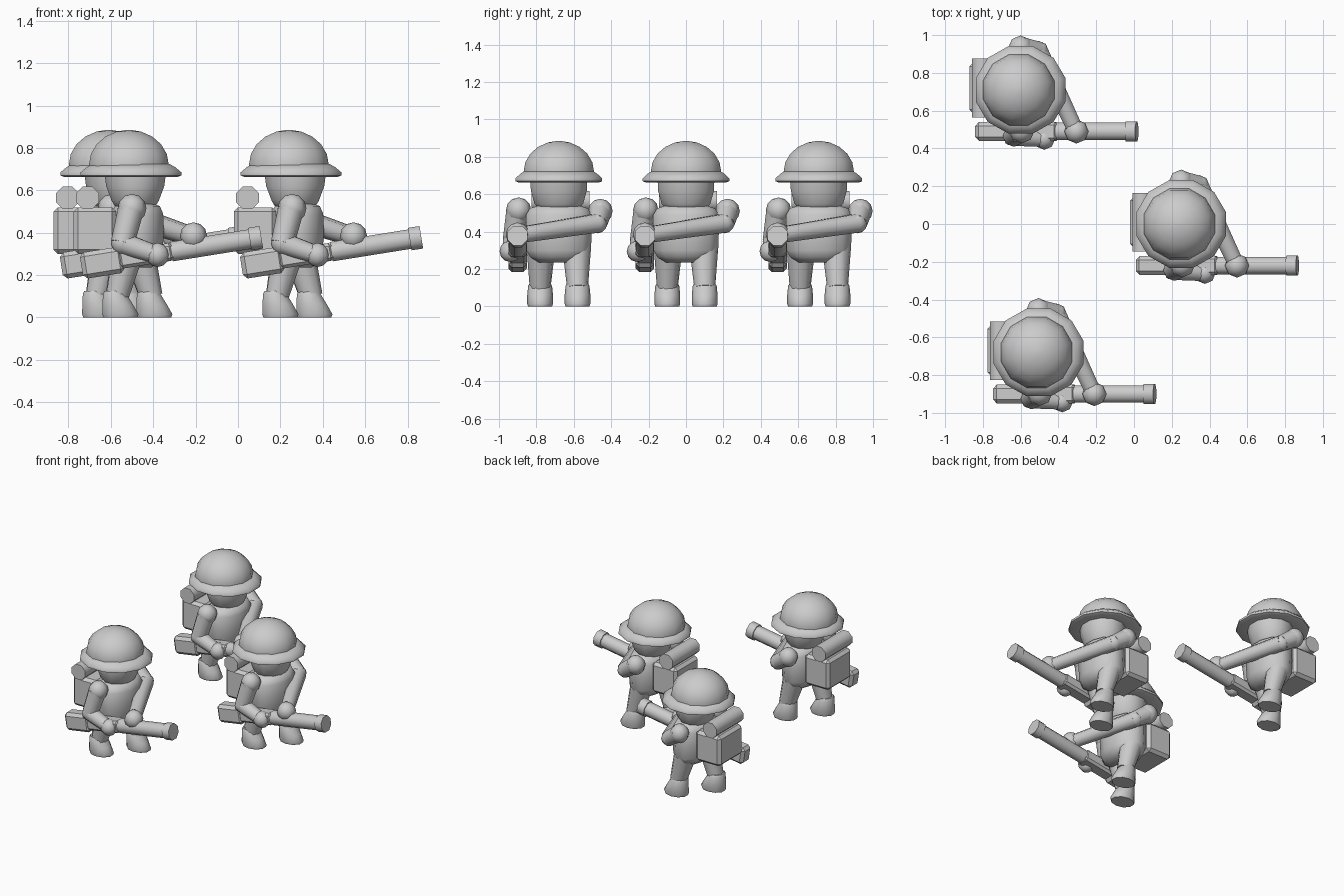
import bpy, bmesh, math
from mathutils import Vector, Matrix

cube = bpy.data.objects.get("Cube")
if cube:
    bpy.data.objects.remove(cube, do_unlink=True)

grey = bpy.data.materials.new("plain_grey")
grey.use_nodes = True
grey.diffuse_color = (0.6, 0.6, 0.6, 1)
grey.node_tree.nodes["Principled BSDF"].inputs["Base Color"].default_value = (0.6, 0.6, 0.6, 1)

parts = []


def finish(name, bm, angle=40):
    """Turn a bmesh into a shaded object, and keep it for copying."""
    bmesh.ops.recalc_face_normals(bm, faces=bm.faces)
    mesh = bpy.data.meshes.new(name)
    bm.to_mesh(mesh)
    bm.free()
    mesh.materials.append(grey)
    obj = bpy.data.objects.new(name, mesh)
    bpy.context.collection.objects.link(obj)
    bpy.ops.object.select_all(action='DESELECT')
    obj.select_set(True)
    bpy.context.view_layer.objects.active = obj
    bpy.ops.object.shade_smooth_by_angle(angle=math.radians(angle))
    parts.append(obj)


def loft(name, rings, sides=12, centre=(0, 0), angle=40):
    """Stack of ellipses, each (z, x radius, y radius, x shift)."""
    bm = bmesh.new()
    loops = []
    for z, rx, ry, dx in rings:
        turns = [math.tau * (i + 0.5) / sides for i in range(sides)]
        loops.append([bm.verts.new((centre[0] + dx + rx * math.cos(a),
                                    centre[1] + ry * math.sin(a), z)) for a in turns])
    for low, high in zip(loops, loops[1:]):
        for i in range(sides):
            j = (i + 1) % sides
            bm.faces.new((low[i], low[j], high[j], high[i]))
    bm.faces.new(loops[0])
    bm.faces.new(loops[-1])
    finish(name, bm, angle)


def tube(name, start, end, r1, r2, sides=8):
    """Tapered rod between two points."""
    a, b = Vector(start), Vector(end)
    bm = bmesh.new()
    turn = (b - a).to_track_quat('Z', 'Y').to_matrix().to_4x4()
    bmesh.ops.create_cone(bm, cap_ends=True, segments=sides, radius1=r1, radius2=r2,
                          depth=(b - a).length,
                          matrix=Matrix.Translation((a + b) / 2) @ turn @ Matrix.Rotation(math.pi / sides, 4, 'Z'))
    finish(name, bm, 50)


def ball(name, centre, r):
    bm = bmesh.new()
    bmesh.ops.create_uvsphere(bm, u_segments=8, v_segments=6, radius=r,
                              matrix=Matrix.Translation(centre))
    finish(name, bm, 60)


def block(name, centre, size, bevel, pitch=0.0):
    """Box with bevelled edges, tipped up towards +x by the pitch."""
    bm = bmesh.new()
    bmesh.ops.create_cube(bm, size=1, matrix=Matrix.Diagonal((*size, 1)))
    bmesh.ops.bevel(bm, geom=bm.edges[:], offset=bevel, segments=1, affect='EDGES')
    bmesh.ops.transform(bm, verts=bm.verts,
                        matrix=Matrix.Translation(centre) @ Matrix.Rotation(-pitch, 4, 'Y'))
    finish(name, bm, 30)


# Helmet: round dome over a flared brim
dome = [(0.72 + 0.165 * math.sin(t), 0.195 * math.cos(t), 0.195 * math.cos(t), -0.01)
        for t in (math.radians(a) for a in (0, 18, 36, 54, 72, 86))]
loft("helmet_dome", [(0.68, 0.19, 0.19, -0.01)] + dome, 12, (0.25, 0), 60)
loft("helmet_brim", [(0.667, 0.15, 0.15, 0), (0.662, 0.225, 0.22, 0), (0.67, 0.246, 0.24, 0),
                     (0.685, 0.246, 0.24, 0), (0.71, 0.215, 0.212, 0), (0.723, 0.19, 0.19, 0)],
     12, (0.25, 0), 50)

# Head and body
loft("head", [(0.51, 0.09, 0.10, 0), (0.55, 0.115, 0.135, 0),
              (0.62, 0.142, 0.155, 0), (0.68, 0.15, 0.157, 0)], 12, (0.27, 0), 60)
loft("torso", [(0.235, 0.07, 0.11, 0), (0.265, 0.105, 0.16, 0), (0.30, 0.122, 0.178, 0),
               (0.40, 0.13, 0.182, 0), (0.49, 0.126, 0.182, 0), (0.525, 0.11, 0.16, 0),
               (0.54, 0.075, 0.11, 0)], 12, (0.28, 0), 50)

# Legs and boots, the left one striding ahead
for side, y, heel in (("right", -0.1, 0.11), ("left", 0.1, 0.27)):
    ankle = heel + 0.075
    tube(side + "_leg", (ankle, y, 0.10), (0.7 * 0.26 + 0.3 * ankle, y * 0.95, 0.32), 0.056, 0.078, 10)
    loft(side + "_boot", [(0, 0.084, 0.064, 0.09), (0.015, 0.09, 0.069, 0.09),
                          (0.06, 0.076, 0.069, 0.078), (0.11, 0.059, 0.064, 0.064),
                          (0.125, 0.05, 0.055, 0.062)], 10, (heel, y), 50)

# Right arm bends down to the grip
ball("right_shoulder", (0.255, -0.215, 0.515), 0.068)
tube("right_upper_arm", (0.25, -0.22, 0.51), (0.21, -0.245, 0.35), 0.062, 0.056)
ball("right_elbow", (0.21, -0.245, 0.35), 0.055)
tube("right_forearm", (0.21, -0.245, 0.35), (0.36, -0.26, 0.30), 0.055, 0.045)
ball("right_hand", (0.375, -0.26, 0.295), 0.057)

# Left arm reaches across to the barrel
ball("left_shoulder", (0.25, 0.222, 0.51), 0.066)
tube("left_upper_arm", (0.25, 0.222, 0.51), (0.345, 0.205, 0.445), 0.062, 0.054)
ball("left_elbow", (0.345, 0.205, 0.445), 0.054)
tube("left_forearm", (0.345, 0.205, 0.445), (0.53, -0.19, 0.385), 0.054, 0.046)
ball("left_hand", (0.545, -0.22, 0.385), 0.064)

# Backpack with bedroll
block("backpack", (0.08, 0.01, 0.41), (0.2, 0.27, 0.22), 0.02)
tube("bedroll", (0.045, -0.145, 0.565), (0.045, 0.165, 0.565), 0.058, 0.058)


# Gun, tilted up along one axis
def bore(x):
    return (x, -0.22, 0.24 + 0.16 * x)


tilt = math.atan(0.16)
block("gun_stock", bore(0.115), (0.2, 0.1, 0.125), 0.02, tilt)
block("gun_receiver", bore(0.32), (0.26, 0.1, 0.085), 0.015, tilt)
tube("gun_barrel", bore(0.44), bore(0.84), 0.05, 0.05)
tube("gun_muzzle", bore(0.81), bore(0.865), 0.058, 0.058)

# Two more soldiers share the same meshes
for number, shift in ((2, (-0.85, 0.71, 0)), (3, (-0.755, -0.68, 0))):
    for obj in parts:
        copy = bpy.data.objects.new(f"{obj.name}_{number}", obj.data)
        copy.location = shift
        bpy.context.collection.objects.link(copy)
        # carry over any smoothing modifier
        for mod in obj.modifiers:
            if mod.type == 'NODES':
                copy.modifiers.new(mod.name, 'NODES').node_group = mod.node_group
